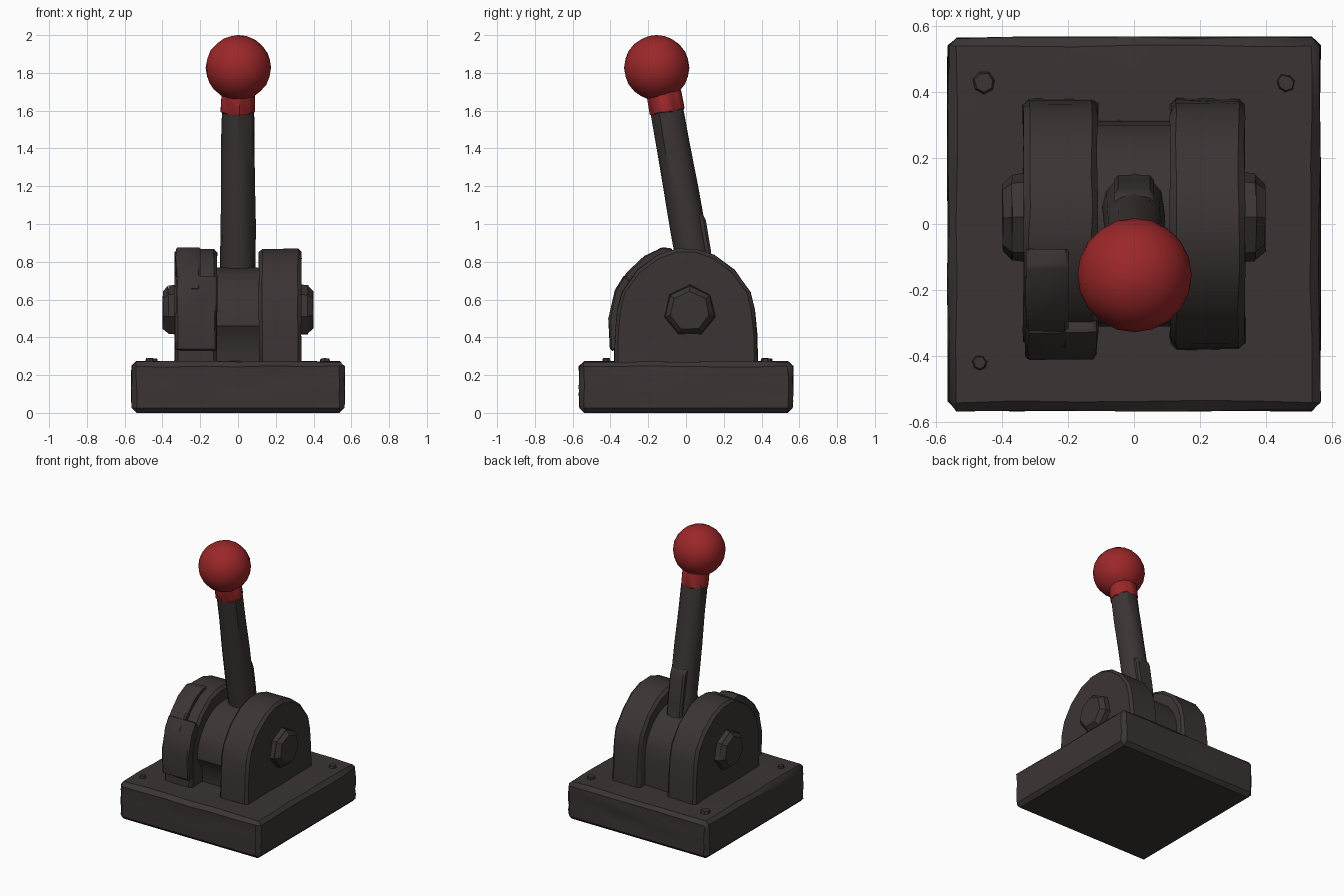
import bpy, bmesh, math, random
from mathutils import Vector, Matrix

if "Cube" in bpy.data.objects:
    bpy.data.objects.remove(bpy.data.objects["Cube"])

random.seed(4)


def material(name, rgb):
    m = bpy.data.materials.new(name)
    m.diffuse_color = (*rgb, 1)
    m.use_nodes = True
    m.node_tree.nodes["Principled BSDF"].inputs["Base Color"].default_value = m.diffuse_color
    return m


IRON = material("dark iron", (0.044, 0.034, 0.034))
RED = material("red knob", (0.33, 0.02, 0.022))


def finish(bm, name, mat, bevel=0.0, cuts=0, jitter=0.0, angle=35):
    """Bevel, subdivide and roughen a bmesh, then turn it into an object."""
    bmesh.ops.recalc_face_normals(bm, faces=bm.faces[:])
    if bevel:
        sharp = [e for e in bm.edges if e.calc_face_angle(0) > 0.6]
        bmesh.ops.bevel(bm, geom=sharp, offset=bevel, segments=1, affect='EDGES')
    if cuts:
        long = [e for e in bm.edges if e.calc_length() > 0.15]
        bmesh.ops.subdivide_edges(bm, edges=long, cuts=cuts, use_grid_fill=True)
    bmesh.ops.triangulate(bm, faces=[f for f in bm.faces if len(f.verts) > 4])
    for v in bm.verts:
        if v.co.z > 0.03:
            v.co += Vector([random.uniform(-jitter, jitter) for _ in range(3)])
    me = bpy.data.meshes.new(name)
    bm.to_mesh(me)
    bm.free()
    me.materials.append(mat)
    ob = bpy.data.objects.new(name, me)
    bpy.context.collection.objects.link(ob)
    bpy.ops.object.select_all(action='DESELECT')
    ob.select_set(True)
    bpy.context.view_layer.objects.active = ob
    bpy.ops.object.shade_smooth_by_angle(angle=math.radians(angle))
    return ob


def slab(name, profile, x0, x1, **kw):
    """Extrude a (y, z) profile from x0 to x1."""
    bm = bmesh.new()
    f = bm.faces.new([bm.verts.new((x0, y, z)) for y, z in profile])
    r = bmesh.ops.extrude_face_region(bm, geom=[f])
    for v in r['geom']:
        if isinstance(v, bmesh.types.BMVert):
            v.co.x = x1
    return finish(bm, name, IRON, **kw)


def rod(name, a, b, r1, r2, sides, mat, spin=0.0, **kw):
    """Tapered cylinder from point a to point b."""
    a, b = Vector(a), Vector(b)
    d = b - a
    bm = bmesh.new()
    mx = (Matrix.Translation((a + b) / 2) @ d.to_track_quat('Z', 'Y').to_matrix().to_4x4()
          @ Matrix.Rotation(spin, 4, 'Z'))
    bmesh.ops.create_cone(bm, cap_ends=True, segments=sides, radius1=r1, radius2=r2,
                          depth=d.length, matrix=mx)
    return finish(bm, name, mat, **kw)


# base block
bm = bmesh.new()
bmesh.ops.create_cube(bm, size=1, matrix=Matrix.Translation((0, 0, 0.136))
                      @ Matrix.Diagonal((1.126, 1.13, 0.272, 1)))
finish(bm, "base", IRON, bevel=0.026, cuts=5, jitter=0.004)

# arched cheeks either side of the lever
half = [(0.38, 0.25), (0.375, 0.42), (0.365, 0.55), (0.34, 0.64),
        (0.26, 0.755), (0.15, 0.835), (0.05, 0.868)]
arch = half + [(-y, z) for y, z in reversed(half)]
for side, name in ((1, "right"), (-1, "left")):
    slab(name + "_cheek", arch, side * 0.11, side * 0.335, bevel=0.018, jitter=0.003)

    # pivot bolt with chamfered head
    rod(name + "_bolt", (side * 0.31, 0.02, 0.54), (side * 0.37, 0.02, 0.54),
        0.14, 0.135, 7, IRON, jitter=0.003)
    rod(name + "_bolt_cap", (side * 0.369, 0.02, 0.54), (side * 0.398, 0.02, 0.54),
        0.134, 0.105, 7, IRON, jitter=0.002)

# broken cover plate on the front of the left cheek
slab("cover_lower", [(-0.40, 0.33), (-0.41, 0.5), (-0.375, 0.65), (-0.325, 0.73),
                     (-0.27, 0.68), (-0.33, 0.5), (-0.34, 0.33)],
     -0.328, -0.115, bevel=0.008, jitter=0.003)
slab("cover_upper", [(-0.375, 0.65), (-0.31, 0.745), (-0.22, 0.83), (-0.13, 0.877),
                     (-0.07, 0.868), (-0.1, 0.8), (-0.28, 0.68)],
     -0.328, -0.2, bevel=0.008, jitter=0.003)

# rounded hub between the cheeks
hub = [(0.31 * math.cos(math.radians(a)), 0.46 + 0.31 * math.sin(math.radians(a)))
       for a in range(0, 181, 15)]
slab("hub", [(0.315, 0.25)] + hub + [(-0.25, 0.36), (-0.25, 0.25)], -0.12, 0.12)

# lever leaning forward, with a raised rib at its foot
def axis(z):
    return Vector((0, 0.03 - 0.178 * (z - 0.87), z))


rod("lever", axis(0.55), axis(1.62), 0.096, 0.087, 12, IRON, cuts=4, jitter=0.003)
slab("lever_rib", [(0.0, 0.7), (0.15, 0.7), (0.132, 0.86), (0.105, 1.02),
                   (0.085, 1.06), (0.0, 1.08)], -0.06, 0.06, bevel=0.012)

# red collar and ball
rod("knob_collar", axis(1.59), axis(1.70), 0.094, 0.093, 10, RED,
    bevel=0.008, jitter=0.003)
bm = bmesh.new()
bmesh.ops.create_icosphere(bm, subdivisions=3, radius=0.173,
                           matrix=Matrix.Translation((0.002, -0.155, 1.827)))
finish(bm, "knob_ball", RED, jitter=0.001, angle=60)

# small worn rivets on the base
for i, (x, y, r) in enumerate([(-0.455, 0.43, 0.036), (0.46, 0.427, 0.03),
                               (-0.468, -0.42, 0.026)]):
    rod("rivet_%d" % (i + 1), (x, y, 0.25), (x, y, 0.288), r * 1.1, r * 0.8, 7, IRON,
        jitter=0.003)
